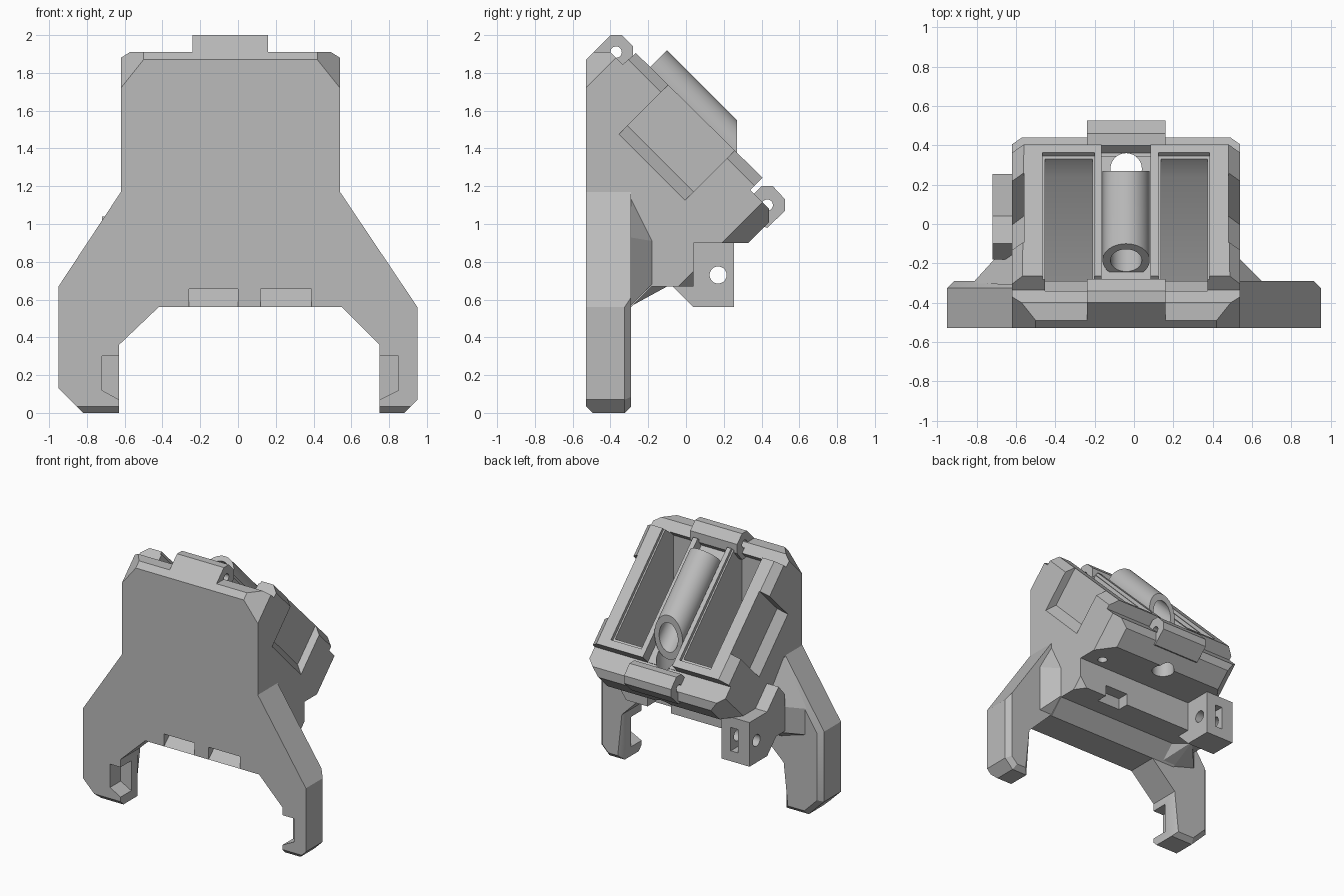
import bpy, bmesh
from mathutils import Vector, Matrix

cube = bpy.data.objects.get("Cube")
if cube:
    bpy.data.objects.remove(cube, do_unlink=True)

grey = bpy.data.materials.new("plain grey")
grey.use_nodes = True
grey.diffuse_color = (0.5, 0.5, 0.5, 1)
grey.node_tree.nodes["Principled BSDF"].inputs["Base Color"].default_value = (0.5, 0.5, 0.5, 1)

MID = -0.04          # centre line of the upper body
RIGHT, LEFT = -0.62, 0.54


def flip(x):
    return 2 * MID - x


def finish(name, bm):
    bmesh.ops.recalc_face_normals(bm, faces=bm.faces)
    mesh = bpy.data.meshes.new(name)
    bm.to_mesh(mesh)
    bm.free()
    mesh.materials.append(grey)
    ob = bpy.data.objects.new(name, mesh)
    bpy.context.collection.objects.link(ob)
    return ob


def prism(name, pts, axis, a, b, bevel=None, width=0.04):
    """Extrude a profile along x (points are y, z) or y (points are x, z)."""
    place = (lambda p, t: (t, p[0], p[1])) if axis == "x" else (lambda p, t: (p[0], t, p[1]))
    bm = bmesh.new()
    face = bm.faces.new([bm.verts.new(place(p, a)) for p in pts])
    new = bmesh.ops.extrude_face_region(bm, geom=[face])["geom"]
    move = Vector(place((0, 0), b - a))
    bmesh.ops.translate(bm, vec=move, verts=[g for g in new if isinstance(g, bmesh.types.BMVert)])
    bmesh.ops.recalc_face_normals(bm, faces=bm.faces)
    if bevel:
        edges = [e for e in bm.edges if bevel(e.verts[0].co, e.verts[1].co)]
        bmesh.ops.bevel(bm, geom=edges, offset=width, segments=1, affect="EDGES")
    return finish(name, bm)


def box(name, x, y, z):
    return prism(name, [(y[0], z[0]), (y[1], z[0]), (y[1], z[1]), (y[0], z[1])], "x", *x)


def hull(name, pts):
    bm = bmesh.new()
    for p in pts:
        bm.verts.new(p)
    bmesh.ops.convex_hull(bm, input=bm.verts)
    return finish(name, bm)


def rod(name, start, end, radius, sides=40):
    start, end = Vector(start), Vector(end)
    line = end - start
    turn = line.to_track_quat("Z", "Y").to_matrix().to_4x4()
    bm = bmesh.new()
    bmesh.ops.create_cone(bm, cap_ends=True, segments=sides, radius1=radius, radius2=radius,
                          depth=line.length, matrix=Matrix.Translation((start + end) / 2) @ turn)
    return finish(name, bm)


def slice_off(ob, a, b, c, keep=(MID, -0.1, 1.2)):
    """Trim everything beyond the plane through three points."""
    a, b, c = Vector(a), Vector(b), Vector(c)
    normal = (b - a).cross(c - a)
    if normal.dot(Vector(keep) - a) > 0:
        normal.negate()
    bm = bmesh.new()
    bm.from_mesh(ob.data)
    cut = bmesh.ops.bisect_plane(bm, geom=bm.verts[:] + bm.edges[:] + bm.faces[:],
                                 plane_co=a, plane_no=normal, clear_outer=True)["geom_cut"]
    bmesh.ops.holes_fill(bm, edges=[g for g in cut if isinstance(g, bmesh.types.BMEdge)])
    bmesh.ops.recalc_face_normals(bm, faces=bm.faces)
    bm.to_mesh(ob.data)
    bm.free()


def carve(ob, *cutters):
    for cutter in cutters:
        mod = ob.modifiers.new("cut", "BOOLEAN")
        mod.operation, mod.solver, mod.object = "DIFFERENCE", "EXACT", cutter
        bpy.context.view_layer.objects.active = ob
        bpy.ops.object.modifier_apply(modifier=mod.name)
    for cutter in cutters:
        bpy.data.objects.remove(cutter, do_unlink=True)


# Upper body with a sloping deck
body = prism("body", [(-.53, .56), (-.53, 1.87), (-.49, 1.91), (-.40, 1.91), (-.335, 1.845),
                      (-.265, 1.905), (.405, 1.245), (.34, 1.18), (.44, 1.08), (.44, 1.01), (.33, .90),
                      (.04, .90), (.04, .67), (-.18, .67), (-.29, .56)], "x", RIGHT, LEFT)
for side in (lambda x: x, flip):
    edge, inner = side(LEFT), side(.42)
    slice_off(body, (edge, -.53, 1.72), (inner, -.53, 1.87), (edge, -.43, 1.82))
    slice_off(body, (edge, .19, .90), (edge, .36, 1.07), (side(.44), .33, .90))
    slice_off(body, (side(.48), 0, 1.65), (side(.48), .2, 1.45), (edge, 0, 1.565))

# Pockets, shallow side recesses and the centre channel
for a, b in ((-.465, -.20), (.125, .385)):
    carve(body,
          prism("rim_cut", [(.36, 1.28), (.46, 1.38), (-.18, 2.02), (-.28, 1.92),
                            (-.295, 1.905), (.345, 1.265)], "x", a, b),
          prism("pocket_cut", [(.45, 1.40), (.24, 1.19), (-.33, .95), (-.38, 1.0),
                               (-.38, 1.81), (-.18, 2.01)], "x", a + .012, b - .012))
for side in (lambda x: x, flip):
    outer = [(side(.56), y, z) for y, z in ((-.37, 1.46), (-.02, 1.11), (.28, 1.41), (-.07, 1.76))]
    floor = [(side(.48), y, z) for y, z in ((-.31, 1.52), (.04, 1.17), (.28, 1.41), (-.07, 1.76))]
    carve(body, hull("recess_cut", outer + floor))
carve(body, prism("channel_cut", [(-.47, 2.02), (-.46, 2.01), (-.46, 1.99), (.46, 1.07), (.6, 1.21),
                                  (-.3, 2.11)], "x", -.165, .085))

# Barrel lying on the deck, with a bore and a drain hole
barrel = rod("barrel", (MID, -.185, 1.835), (MID, .45, 1.20), .12)
slice_off(barrel, (0, .27, 0), (1, .27, 0), (0, .27, 1))
for part in (body, barrel):
    carve(part, rod("bore_cut", (MID, -.28, 1.93), (MID, .33, 1.32), .08))
carve(body, rod("drain_cut", (MID, .28, .8), (MID, .28, 1.5), .08),
      rod("pin_hole_cut", (.40, .12, .8), (.40, .12, .98), .035),
      box("beam_notch_cut", (.10, .30), (-.05, .1), (.6, .76)))

# Hinge lugs at both ends of the slope
upper = prism("upper_hinge", [(-.49, 1.91), (-.40, 2.0), (-.34, 2.0), (-.28, 1.94), (-.28, 1.87),
                              (-.34, 1.80), (-.49, 1.80)], "x", -.24, .16)
lower = prism("lower_hinge", [(.36, 1.16), (.40, 1.20), (.46, 1.20), (.525, 1.13), (.525, 1.07),
                              (.43, .98), (.36, 1.0)], "x", -.24, .16)
carve(upper, rod("pin_cut", (-.4, -.37, 1.91), (.4, -.37, 1.91), .03))
carve(lower, rod("pin_cut", (-.4, .43, 1.10), (.4, .43, 1.10), .03),
      rod("drain_cut", (MID, .28, .8), (MID, .28, 1.5), .08))


# Front plate with two legs, bevelled along the leg edges
def leg_edge(p, q):
    back = p.y > -.4 and q.y > -.4
    on_leg = abs(p.x) > .6 and abs(q.x) > .6 and p.x * q.x > 0
    sole = p.z < .01 and q.z < .01 and abs(p.y - q.y) < .01
    return (back and on_leg and min(p.z, q.z) < .7) or sole


plate = prism("front_plate", [(RIGHT, 1.17), (-.95, .67), (-.95, .13), (-.82, 0), (-.63, 0), (-.63, .36),
                              (-.42, .56), (.55, .56), (.75, .36), (.75, 0), (.88, 0), (.95, .07),
                              (.95, .56), (LEFT, 1.17)], "y", -.53, -.29, leg_edge, .035)
# Latch notches inside the legs
for wall, deep in ((-.63, -.72), (.75, .85)):
    out = wall + (.05 if wall < 0 else -.05)
    carve(plate, prism("latch_cut", [(out, .30), (deep, .30), (deep, .12), (wall, .07), (out, .05)],
                       "y", -.6, -.40))
# Ramped slots in the lower edge
for a, b in ((-.26, 0), (.12, .39)):
    for part in (plate, body):
        carve(part, prism("slot_cut", [(-.54, .55), (-.43, .655), (-.54, .655)], "x", a, b))

# Gussets between legs and body
hull("left_gusset", [(.5, -.3, .56), (.5, -.18, .68), (LEFT, -.18, .68), (LEFT, -.18, .91), (.5, -.18, .91),
                     (LEFT, -.31, 1.17), (.55, -.3, .56), (.66, -.30, .56), (.66, -.30, .93)])
hull("right_gusset", [(-.5, -.3, .56), (-.5, -.18, .68), (RIGHT, -.08, .68), (RIGHT, -.08, .88),
                      (RIGHT, -.31, 1.17), (-.62, -.3, .56), (-.82, -.30, .62), (-.82, -.30, .82)])

# Side lug with a cross hole and a nut slot
lug = prism("side_lug", [(-.18, .67), (-.07, .67), (.04, .56), (.255, .56), (.255, .90), (.04, .90),
                         (-.10, 1.04), (-.18, .95)], "x", -.72, -.48)
carve(lug, rod("cross_hole_cut", (-.8, .17, .73), (-.4, .17, .73), .045),
      box("nut_slot_cut", (-.62, -.56), (.10, .3), (.64, .82)))

# Smooth shading with crisp edges on every part
for ob in (body, barrel, upper, lower, plate, lug):
    bpy.ops.object.select_all(action="DESELECT")
    ob.select_set(True)
    bpy.context.view_layer.objects.active = ob
    bpy.ops.object.shade_smooth_by_angle(angle=0.5)
